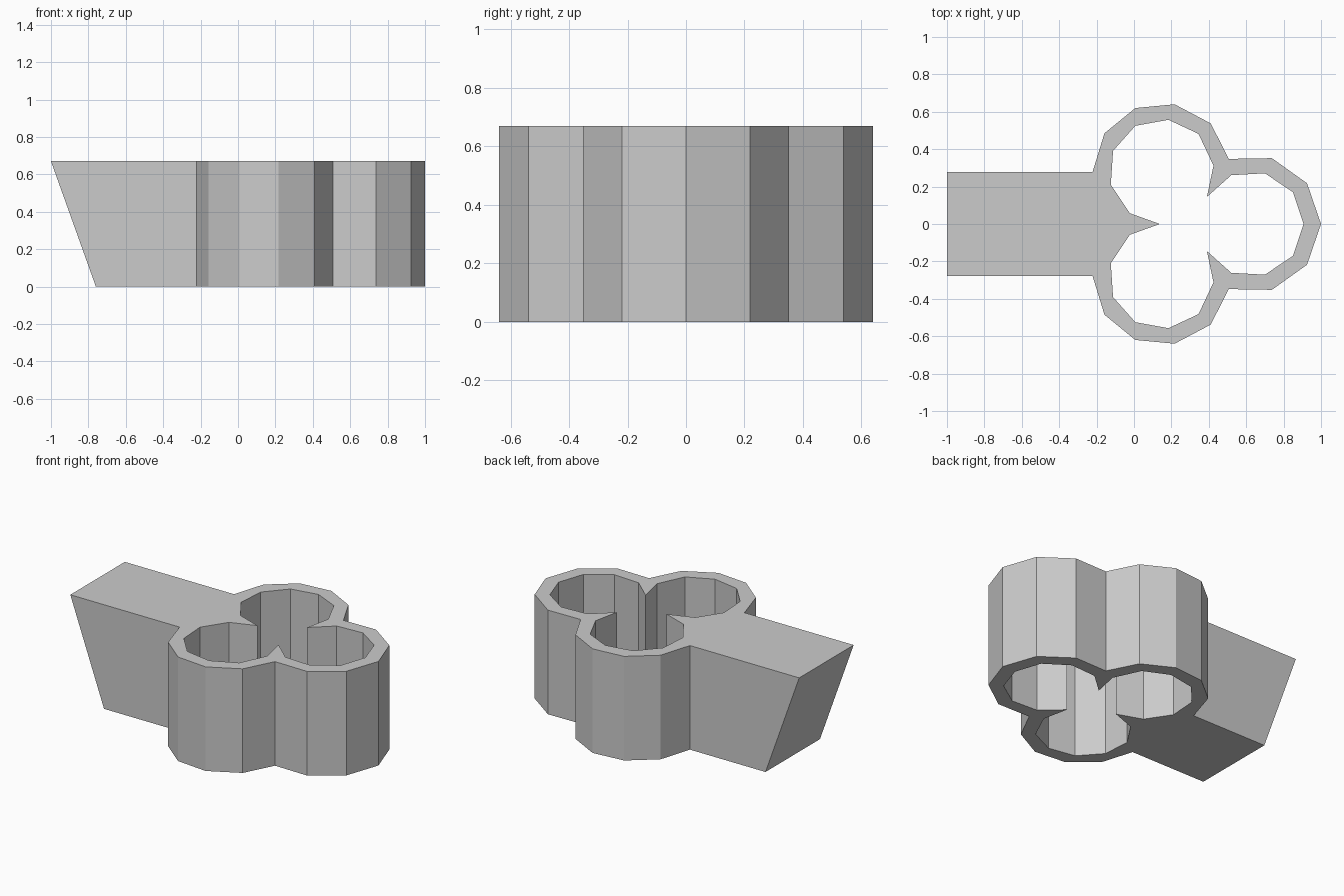
import bpy
import bmesh
from mathutils import Vector

cube = bpy.data.objects.get("Cube")
if cube:
    bpy.data.objects.remove(cube)

HEIGHT = 0.67
HANDLE_END = -1.0
HANDLE_FOOT = -0.76

# Half outlines (y >= 0), from the tip lobe round to the handle
outer = [(1, 0), (0.925, 0.218), (0.737, 0.352), (0.507, 0.348), (0.41, 0.538),
         (0.217, 0.64), (0.007, 0.62), (-0.158, 0.485), (-0.222, 0.277),
         (HANDLE_END, 0.277), (HANDLE_END, 0)]
inner = [(0.907, 0), (0.85, 0.17), (0.7, 0.271), (0.52, 0.261), (0.39, 0.145),
         (0.425, 0.312), (0.345, 0.482), (0.184, 0.557), (0.007, 0.525),
         (-0.112, 0.391), (-0.124, 0.21), (-0.023, 0.058), (0.138, 0)]

# One grey material
grey = bpy.data.materials.new("plain_grey")
grey.use_nodes = True
colour = (0.6, 0.6, 0.6, 1)
grey.diffuse_color = colour
grey.node_tree.nodes["Principled BSDF"].inputs["Base Color"].default_value = colour

# Flat section: one half and its mirror image, joined along the centre line
bm = bmesh.new()
for side in (1, -1):
    bm.faces.new([bm.verts.new((x, side * y, 0)) for x, y in outer + inner[::-1]])
bmesh.ops.remove_doubles(bm, verts=bm.verts[:], dist=0.0005)
bmesh.ops.recalc_face_normals(bm, faces=bm.faces[:])

# Raise the section into a solid, keeping the base
raised = bmesh.ops.extrude_face_region(bm, geom=bm.faces[:], use_keep_orig=True)
top = [v for v in raised["geom"] if isinstance(v, bmesh.types.BMVert)]
bmesh.ops.translate(bm, verts=top, vec=Vector((0, 0, HEIGHT)))

# Slope the end of the handle inwards towards the foot
for v in bm.verts:
    if v.co.z < 0.01 and v.co.x < HANDLE_END + 0.01:
        v.co.x = HANDLE_FOOT
bmesh.ops.recalc_face_normals(bm, faces=bm.faces[:])

mesh = bpy.data.meshes.new("trefoil_cutter_with_handle")
bm.to_mesh(mesh)
bm.free()
mesh.materials.append(grey)
body = bpy.data.objects.new("trefoil_cutter_with_handle", mesh)
bpy.context.collection.objects.link(body)
